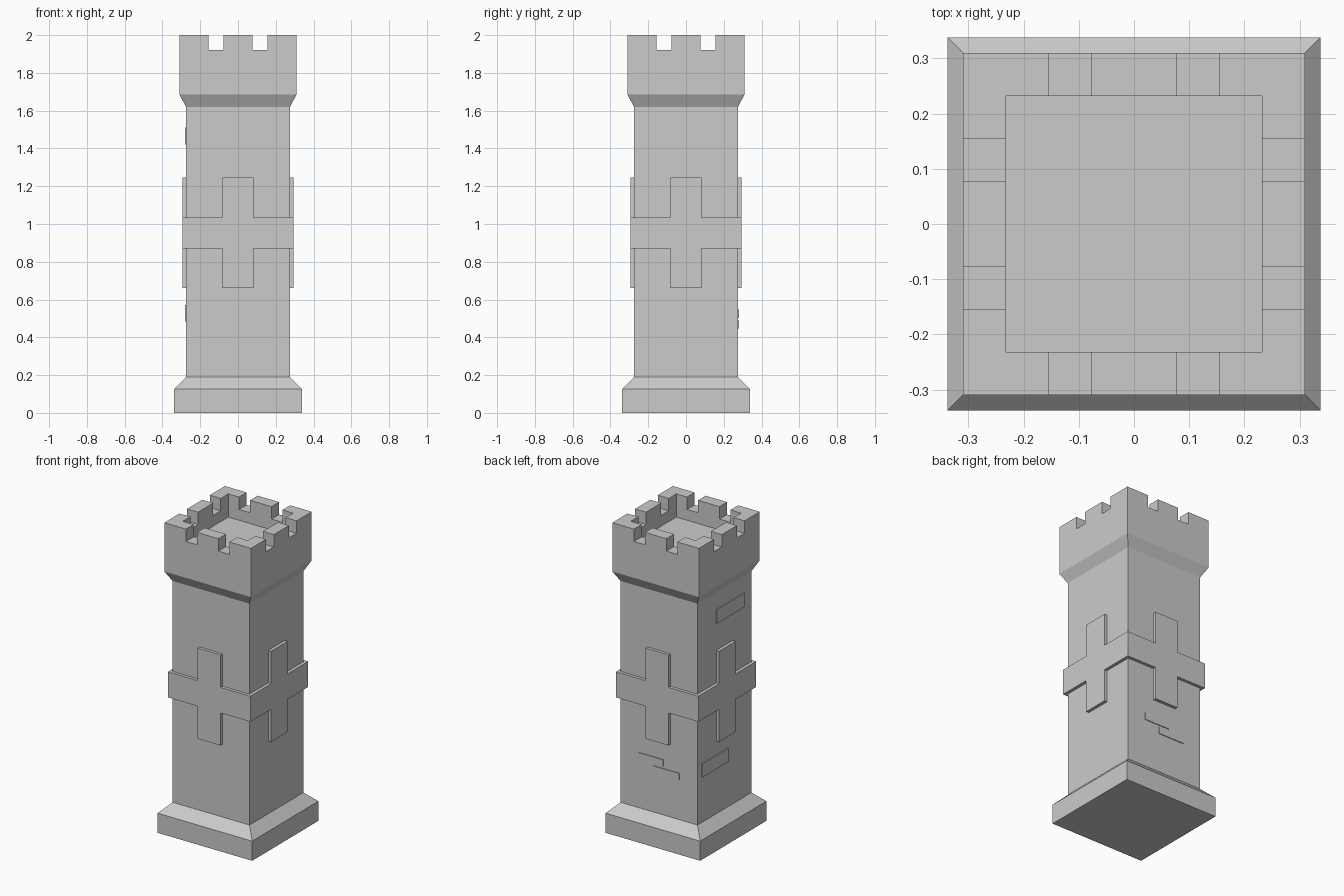
import bpy, bmesh
from math import pi
from mathutils import Matrix

if "Cube" in bpy.data.objects:
    bpy.data.objects.remove(bpy.data.objects["Cube"])


def finish(name, bm):
    bmesh.ops.remove_doubles(bm, verts=bm.verts, dist=1e-5)
    bmesh.ops.recalc_face_normals(bm, faces=bm.faces)
    mesh = bpy.data.meshes.new(name)
    bm.to_mesh(mesh)
    bm.free()
    obj = bpy.data.objects.new(name, mesh)
    bpy.context.collection.objects.link(obj)
    return obj


def square_loft(name, profile):
    """Closed solid with a square cross-section from (half width, z) pairs."""
    bm = bmesh.new()
    rings = [[bm.verts.new((sx * h, sy * h, z))
              for sx, sy in ((-1, -1), (1, -1), (1, 1), (-1, 1))]
             for h, z in profile]
    for a, b in zip(rings, rings[1:]):
        for i in range(4):
            j = (i + 1) % 4
            bm.faces.new((a[i], a[j], b[j], b[i]))
    bm.faces.new(rings[0][::-1])
    bm.faces.new(rings[-1])
    return finish(name, bm)


def add_box(bm, x0, x1, y0, y1, z0, z1):
    m = (Matrix.Translation(((x0 + x1) / 2, (y0 + y1) / 2, (z0 + z1) / 2))
         @ Matrix.Diagonal((x1 - x0, y1 - y0, z1 - z0, 1)))
    bmesh.ops.create_cube(bm, size=1, matrix=m)


# Tower: plinth, shaft, flared crown and sunken roof floor
tower = square_loft("tower_body", [
    (0.338, 0), (0.338, 0.127), (0.275, 0.19), (0.275, 1.62), (0.31, 1.685),
    (0.31, 2.0), (0.232, 2.0), (0.232, 1.85)])

# Battlement gaps, cut through all four parapet walls
for along_x in (True, False):
    for side in (-1, 1):
        bm = bmesh.new()
        lo, hi = sorted((side * 0.077, side * 0.155))
        if along_x:
            add_box(bm, -0.5, 0.5, lo, hi, 1.92, 2.1)
        else:
            add_box(bm, lo, hi, -0.5, 0.5, 1.92, 2.1)
        cutter = finish("gap_cutter", bm)
        cutter.hide_render = True
        mod = tower.modifiers.new("gap", 'BOOLEAN')
        mod.operation = 'DIFFERENCE'
        mod.solver = 'EXACT'
        mod.object = cutter
        bpy.context.view_layer.objects.active = tower
        bpy.ops.object.modifier_apply(modifier=mod.name)
        bpy.data.objects.remove(cutter)

# Raised crosses, mitred into one band around the corners
OUT, IN, W = 0.295, 0.27, 0.083
Z0, Z1, Z2, Z3 = 0.66, 0.87, 1.035, 1.245
bm = bmesh.new()


def cross_outline(d, rot):
    pts = [(-d, Z1), (-W, Z1), (-W, Z0), (W, Z0), (W, Z1), (d, Z1),
           (d, Z2), (W, Z2), (W, Z3), (-W, Z3), (-W, Z2), (-d, Z2)]
    return [bm.verts.new(rot @ Matrix.Translation((x, -d, z)).to_translation())
            for x, z in pts]


for k in range(4):
    rot = Matrix.Rotation(k * pi / 2, 3, 'Z')
    outer, inner = cross_outline(OUT, rot), cross_outline(IN, rot)
    bm.faces.new(outer)
    for i in range(12):
        if i not in (5, 11):  # arm ends meet the neighbouring cross
            j = (i + 1) % 12
            bm.faces.new((outer[i], inner[i], inner[j], outer[j]))
finish("cross_band", bm)

# Slightly raised bricks on the left and back walls
bm = bmesh.new()
add_box(bm, -0.281, -0.26, -0.197, 0.086, 1.42, 1.51)
add_box(bm, -0.281, -0.26, -0.035, 0.237, 0.483, 0.57)
add_box(bm, -0.031, 0.147, 0.26, 0.28, 0.503, 0.548)
add_box(bm, -0.146, 0.04, 0.26, 0.28, 0.447, 0.49)
finish("loose_bricks", bm)
